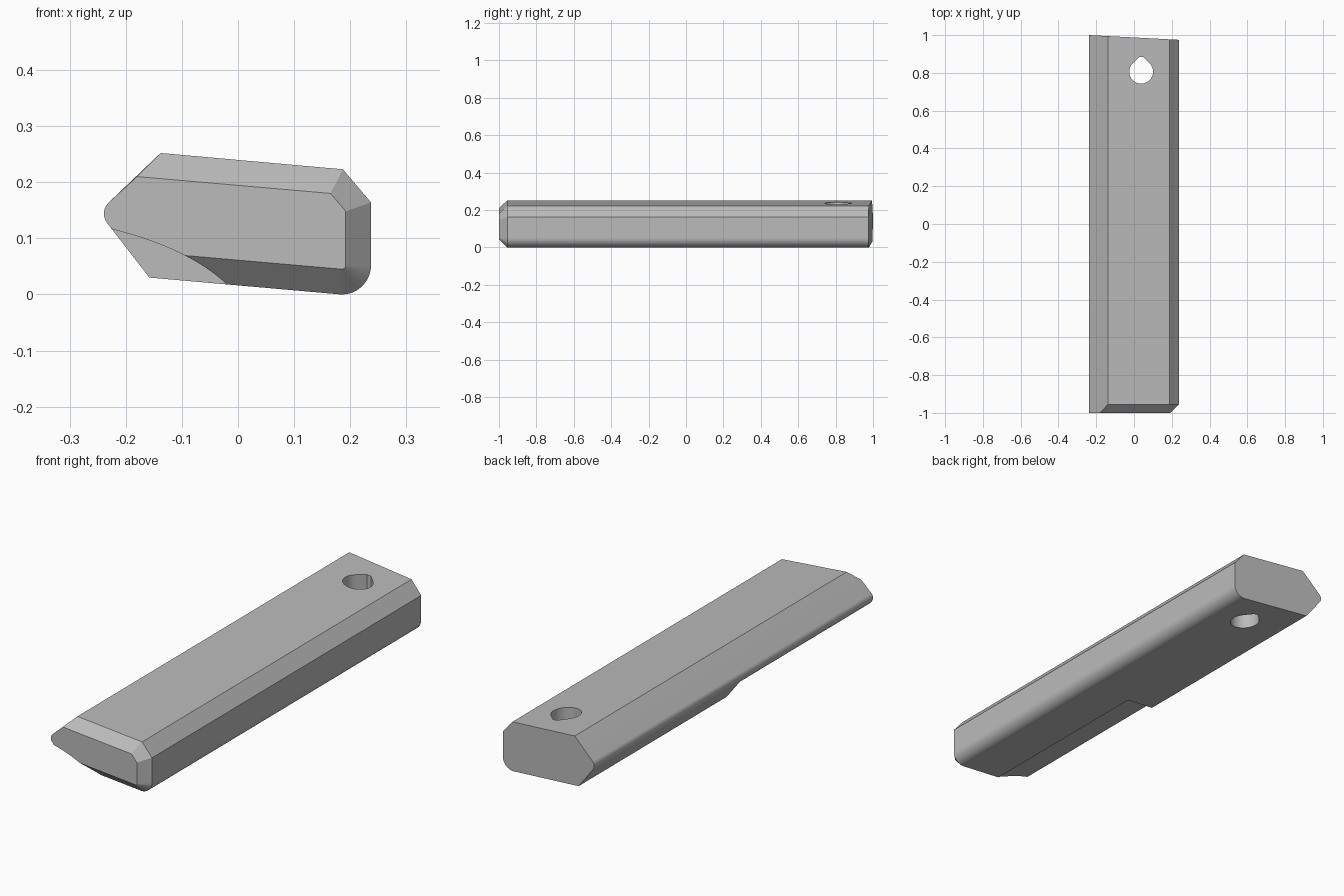
import bpy, bmesh
from math import radians, cos, sin
from mathutils import Vector

if "Cube" in bpy.data.objects:
    bpy.data.objects.remove(bpy.data.objects["Cube"])

grey = bpy.data.materials.new("plain grey")
grey.use_nodes = True
grey.diffuse_color = (0.5, 0.5, 0.5, 1)
grey.node_tree.nodes["Principled BSDF"].inputs["Base Color"].default_value = (0.5, 0.5, 0.5, 1)


def arc(cx, cy, r, start, end, n):
    steps = [radians(start + (end - start) * i / n) for i in range(n + 1)]
    return [(cx + r * cos(a), cy + r * sin(a)) for a in steps]


def loft(name, sections):
    """Solid skinned through rings of equal point count."""
    bm = bmesh.new()
    rings = [[bm.verts.new(p) for p in s] for s in sections]
    n = len(rings[0])
    for a, b in zip(rings, rings[1:]):
        for i in range(n):
            j = (i + 1) % n
            bm.faces.new((a[i], a[j], b[j], b[i]))
    bm.faces.new(rings[0])
    bm.faces.new(rings[-1])
    bmesh.ops.recalc_face_normals(bm, faces=bm.faces)
    mesh = bpy.data.meshes.new(name)
    bm.to_mesh(mesh)
    bm.free()
    mesh.materials.append(grey)
    obj = bpy.data.objects.new(name, mesh)
    bpy.context.collection.objects.link(obj)
    return obj


def cut(obj, cutter):
    mod = obj.modifiers.new("cut", 'BOOLEAN')
    mod.operation = 'DIFFERENCE'
    mod.solver = 'EXACT'
    mod.object = cutter
    bpy.ops.object.modifier_apply(modifier=mod.name)
    bpy.data.objects.remove(cutter)


# Bar cross-section (x, z), and the same outline inset for the front bevel
tip = arc(-0.212, 0.144, 0.027, 217, 135, 10)
outer = [(-0.138, 0.252), (0.187, 0.223), (0.237, 0.164)] \
    + arc(0.185, 0.052, 0.052, 0, -95, 14) + [(-0.158, 0.03)] + tip
inset = [(-0.180, 0.210), (0.165, 0.180), (0.192, 0.148)] \
    + arc(0.185, 0.052, 0.007, 0, -95, 14) + [(-0.194, 0.078)] + tip

# Bar with bevelled front and slightly skewed back end
bar = loft("bar", [
    [(x, -1, z) for x, z in inset],
    [(x, -0.955, z) for x, z in outer],
    [(x, 0.9875 - 0.0525 * x, z) for x, z in outer],
])
bpy.context.view_layer.objects.active = bar
bar.select_set(True)

# Curved relief along the lower left of the front half
p0, p1, p2 = Vector((-0.225, 0.1165)), Vector((-0.088, 0.082)), Vector((-0.02, 0.018))
curve = [p0 * (1 - t) ** 2 + p1 * 2 * t * (1 - t) + p2 * t * t
         for t in (i / 16 for i in range(17))]
relief = [(-0.3, 0.137)] + [tuple(p) for p in curve] + [(0.01, -0.01), (0.01, -0.1), (-0.3, -0.1)]
cut(bar, loft("relief_cutter", [[(x, y, z) for x, z in relief] for y in (-1.1, -0.065)]))

# Teardrop lanyard hole with a blunt point
drop = arc(0.038, 0.806, 0.063, 135, 405, 36) + [(0.048, 0.885), (0.028, 0.885)]
cut(bar, loft("hole_cutter", [[(x, y, z) for x, y in drop] for z in (-0.1, 0.4)]))

# Smooth rounds, crisp edges
bpy.ops.object.shade_smooth_by_angle(angle=radians(25))
weighted = bar.modifiers.new("even_shading", 'WEIGHTED_NORMAL')
weighted.keep_sharp = True
